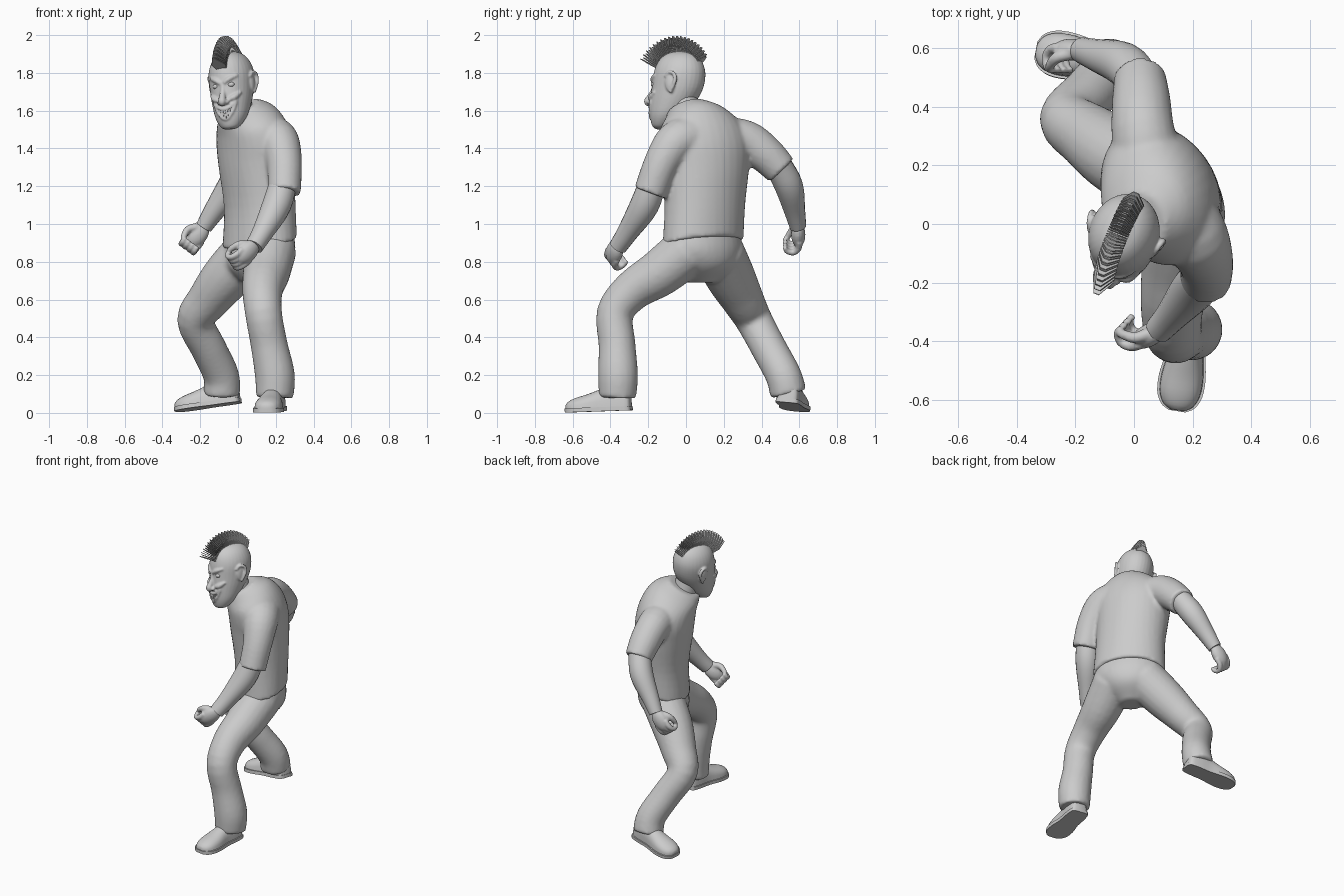
import bpy, bmesh, math
from mathutils import Vector, Matrix

cube = bpy.data.objects.get("Cube")
if cube:
    bpy.data.objects.remove(cube, do_unlink=True)

grey = bpy.data.materials.new("plain_grey")
grey.use_nodes = True
grey.diffuse_color = (.6, .6, .6, 1)
for node in grey.node_tree.nodes:
    if node.type == 'BSDF_PRINCIPLED':
        node.inputs["Base Color"].default_value = (.6, .6, .6, 1)


def finish(name, bm, voxel=0, matrix=None, smooth=True):
    """Turn a bmesh into an object; voxel fuses overlapping parts into one skin."""
    bmesh.ops.recalc_face_normals(bm, faces=bm.faces)
    mesh = bpy.data.meshes.new(name)
    bm.to_mesh(mesh)
    bm.free()
    mesh.materials.append(grey)
    for face in mesh.polygons:
        face.use_smooth = smooth
    if smooth:
        mesh.set_sharp_from_angle(angle=math.radians(45))
    obj = bpy.data.objects.new(name, mesh)
    bpy.context.collection.objects.link(obj)
    if matrix:
        obj.matrix_world = matrix
    if voxel:
        fuse = obj.modifiers.new("fuse", 'REMESH')
        fuse.mode = 'VOXEL'
        fuse.voxel_size = voxel
        fuse.use_smooth_shade = True
        relax = obj.modifiers.new("relax", 'SMOOTH')
        relax.factor = .5
        relax.iterations = 4
    return obj


def spline(points, steps=4):
    """Catmull-Rom interpolation through tuples of any length."""
    pts = [Vector(p) for p in points]
    pts = [pts[0] * 2 - pts[1]] + pts + [pts[-1] * 2 - pts[-2]]
    out = []
    for a, b, c, d in zip(pts, pts[1:], pts[2:], pts[3:]):
        for i in range(steps):
            t = i / steps
            out.append((b * 2 + (c - a) * t + (a * 2 - b * 5 + c * 4 - d) * t * t
                        + (b * 3 - a - c * 3 + d) * t ** 3) * .5)
    return out + [pts[-2]]


def loft(bm, rings):
    loops = [[bm.verts.new(p) for p in ring] for ring in rings]
    n = len(loops[0])
    for lo, hi in zip(loops, loops[1:]):
        for i in range(n):
            j = (i + 1) % n
            bm.faces.new((lo[i], lo[j], hi[j], hi[i]))
    bm.faces.new(loops[0][::-1])
    bm.faces.new(loops[-1])


def tube(bm, points, segs=20, steps=4):
    """Round limb along (x, y, z, radius) points."""
    path = spline(points, steps)
    centres = [Vector(p[:3]) for p in path]
    side, rings = None, []
    for i, c in enumerate(centres):
        t = (centres[min(i + 1, len(path) - 1)] - centres[max(i - 1, 0)]).normalized()
        side = t.orthogonal() if side is None else side - t * side.dot(t)
        side.normalize()
        up = t.cross(side)
        r = max(path[i][3], .002)
        rings.append([c + (side * math.cos(a) + up * math.sin(a)) * r
                      for a in (math.tau * k / segs for k in range(segs))])
    loft(bm, rings)


def oval(cx, cy, z, a, b, deg=0, tilt=0, segs=32):
    """Level ellipse turned by deg and dipping toward its front by tilt."""
    w = math.radians(deg)
    ring = []
    for k in range(segs):
        u = math.tau * k / segs
        p, q = a * math.cos(u), b * math.sin(u)
        ring.append(Vector((cx + p * math.cos(w) - q * math.sin(w),
                            cy + p * math.sin(w) + q * math.cos(w), z - tilt * q)))
    return ring


def blob(bm, centre, size):
    bmesh.ops.create_uvsphere(bm, u_segments=20, v_segments=14, radius=1,
                              matrix=Matrix.Translation(centre) @ Matrix.Diagonal((*size, 1)))


def spin(deg, axis):
    return Matrix.Rotation(math.radians(deg), 4, axis)


# Shirt: twisted body with both sleeves
bm = bmesh.new()
body = [(.115, .09, .9, .235, .172, 127, .22), (.115, .1, 1.1, .228, .172, 122, .1),
        (.098, .105, 1.3, .24, .188, 118, 0), (.088, .1, 1.42, .25, .188, 116, .1),
        (.07, .08, 1.51, .228, .172, 116, .25), (.04, .05, 1.575, .165, .145, 118, .4),
        (.008, .005, 1.61, .105, .1, 120, .55)]
loft(bm, [oval(*p) for p in spline(body)])
tube(bm, [(.165, .03, 1.46, .122), (.215, -.055, 1.43, .112), (.245, -.13, 1.32, .094), (.245, -.19, 1.165, .088)])
tube(bm, [(.05, .2, 1.45, .12), (.03, .32, 1.44, .108), (.025, .42, 1.37, .1), (.02, .505, 1.285, .088)])
finish("shirt", bm, .012)

# Trousers: pelvis with bent legs
bm = bmesh.new()
pelvis = [(.115, .09, .97, .21, .15, 127), (.115, .09, .86, .225, .165, 127),
          (.1, .09, .77, .17, .15, 127), (.09, .08, .69, .07, .07, 127)]
loft(bm, [oval(*p) for p in spline(pelvis)])
tube(bm, [(.175, .01, .86, .135), (.15, -.14, .74, .125), (.13, -.28, .65, .108), (.135, -.375, .53, .098),
          (.165, -.365, .36, .098), (.195, -.36, .2, .106), (.195, -.362, .08, .099)])
tube(bm, [(.06, .17, .85, .14), (-.06, .235, .72, .132), (-.155, .3, .6, .113), (-.225, .36, .49, .098),
          (-.155, .44, .34, .094), (-.09, .515, .2, .095), (-.085, .543, .1, .098)])
finish("trousers", bm, .013)

# Bare arms and neck
arms = {"left_forearm": [(.245, -.17, 1.24, .07), (.205, -.22, 1.1, .077), (.13, -.31, .955, .056), (.085, -.36, .88, .048)],
        "right_forearm": [(.02, .49, 1.31, .072), (-.035, .545, 1.2, .075), (-.125, .575, 1.07, .056), (-.18, .593, .985, .044)],
        "neck": [(.03, .02, 1.5, .085), (.01, 0, 1.58, .078), (-.01, -.02, 1.68, .075)]}
for name, points in arms.items():
    bm = bmesh.new()
    tube(bm, points)
    finish(name, bm)


# Half-closed hands: local x across the knuckles, y to the fingertips, z out of the palm
def hand(name, wrist, along, palm, thumb):
    f = Vector(along).normalized()
    n = Vector(palm)
    n = (n - f * n.dot(f)).normalized()
    matrix = Matrix((f.cross(n), f, n)).transposed().to_4x4() @ Matrix.Scale(1.25, 4)
    matrix.translation = wrist
    bm = bmesh.new()
    blob(bm, (0, .04, 0), (.043, .062, .03))
    for i in range(4):
        x = (i - 1.5) * .021
        tube(bm, [(x, .055, -.004, .015), (x, .09, 0, .014), (x, .112, .022, .013),
                  (x, .102, .05, .012), (x, .08, .058, .009)], 10, 3)
    tube(bm, [(thumb * .02, .015, .01, .018), (thumb * .045, .045, .022, .016),
              (thumb * .042, .08, .045, .013), (thumb * .03, .1, .055, .008)], 10, 3)
    finish(name, bm, .005, matrix)


hand("left_hand", (.085, -.365, .885), (-.6, -.25, -.6), (-.5, .6, .1), -1)
hand("right_hand", (-.185, .593, .985), (-.55, .02, -.75), (0, -1, 0), 1)


# Shoes: rounded upper on a flat sole, toe toward local -y
def shoe(name, matrix):
    shape = [(.17, .03, .075), (.155, .053, .115), (.09, .06, .135), (.02, .06, .12), (-.06, .072, .093),
             (-.12, .07, .077), (-.16, .052, .06), (-.178, .025, .043)]
    rows = spline(shape, 3)
    angles = [math.pi * k / 12 for k in range(13)]
    bm = bmesh.new()
    loft(bm, [[Vector((w * math.cos(a), y, .015 + (h - .015) * max(0, math.sin(a)) ** .7))
               for a in angles] for y, w, h in rows])
    finish(name + "_upper", bm, 0, matrix)
    bm = bmesh.new()
    edge = [(w * 1.08 + .002, y * 1.02) for y, w, h in rows]
    edge += [(-x, y) for x, y in reversed(edge)]
    loft(bm, [[Vector((x, y, z)) for x, y in edge] for z in (0, .022)])
    finish(name + "_sole", bm, 0, matrix)


shoe("left_shoe", Matrix.Translation((.175, -.458, .008)) @ spin(-9, 'Z') @ spin(2, 'X'))
shoe("right_shoe", Matrix.Translation((-.155, .56, .032)) @ spin(-100, 'Z') @ spin(8, 'X') @ spin(-5, 'Y'))

# Head: profile rows are height, depth centre, half width, half depth
HEAD = [(-.215, -.085, .025, .025), (-.2, -.08, .053, .05), (-.15, -.056, .084, .087),
        (-.08, -.028, .102, .118), (0, -.002, .114, .138), (.08, .008, .118, .14),
        (.14, .01, .1, .122), (.18, .012, .066, .085), (.2, .014, .02, .03)]
head_matrix = Matrix.Translation((-.03, -.045, 1.715)) @ spin(-22, 'Z') @ spin(-7, 'Y')


def on_face(x, z, out=0):
    """Point on the front of the head."""
    for p, q in zip(HEAD, HEAD[1:]):
        if p[0] <= z <= q[0]:
            t = (z - p[0]) / (q[0] - p[0])
            cy, a, b = (p[i] + (q[i] - p[i]) * t for i in (1, 2, 3))
            return Vector((x, cy - b * math.sqrt(max(0, 1 - (x / a) ** 2)) - out, z))


def ridge(bm, points):
    """Raised fold over the face from (x, z, radius) points."""
    tube(bm, [(*on_face(x, z), r) for x, z, r in points], 10, 3)


bm = bmesh.new()
loft(bm, [oval(0, cy, z, a, b) for z, cy, a, b in spline(HEAD)])
tube(bm, [(0, -.128, .035, .012), (0, -.138, -.01, .014), (0, -.155, -.045, .018), (0, -.166, -.068, .021),
          (0, -.158, -.088, .012)], 14)
blob(bm, (0, -.1, -.19), (.034, .026, .022))
for s in (-1, 1):
    ridge(bm, [(s * .01, .03, .01), (s * .04, .05, .014), (s * .078, .065, .008)])
    ridge(bm, [(s * .025, -.06, .008), (s * .055, -.05, .017), (s * .085, -.025, .008)])
    blob(bm, on_face(s * .02, -.072, .006), (.014, .015, .012))
    # Ears
    blob(bm, (s * .115, .004, .022), (.013, .03, .05))
    tube(bm, [(s * x, y, z, .01) for x, y, z in ((.115, -.024, .05), (.124, 0, .075), (.132, .032, .062),
              (.13, .034, .02), (.118, .006, -.032))], 10)
# Grinning lips
lips = [(x * .062, -.1 + .028 * abs(x) ** 2 - d * (1 - x * x), .009)
        for d, row in ((.008, (-1, -.5, 0, .5, 1)), (.062, (.6, 0, -.6, -1))) for x in row]
ridge(bm, lips)
finish("head", bm, .0055, head_matrix)

# Eyes
bm = bmesh.new()
for s in (-1, 1):
    blob(bm, on_face(s * .042, .018, -.01), (.02, .016, .014))
finish("eyes", bm, 0, head_matrix)

# Teeth in two rows
bm = bmesh.new()
for base, depth in ((-.106, .018), (-.102, .048)):
    for i in range(-3, 4):
        x = i * .013
        z = base + 7 * x * x - depth * (1 - (x / .062) ** 2)
        bmesh.ops.create_cube(bm, size=1, matrix=Matrix.Translation(on_face(x, z, -.001))
                              @ Matrix.Diagonal((.011, .012, .016, 1)))
finish("teeth", bm, 0, head_matrix, False)

# Mohawk: fan of thin pointed blades over the crown
bm = bmesh.new()
COUNT = 40
for i in range(COUNT):
    t = i / (COUNT - 1)
    a = math.radians(27 + 115 * t)
    out = Vector((0, -math.cos(a), math.sin(a)))
    thin = Vector((0, math.sin(a), math.cos(a))) * .002
    root = Vector((0, out.y * .125, .04 + out.z * .145))
    tall = .118 - .04 * t - .009 * (i % 2)
    outline = [(-.028, 0), (-.038, .45), (-.01, 1), (.01, 1), (.038, .45), (.028, 0)]
    loft(bm, [[root + out * (h * tall) + Vector((x, 0, 0)) + thin * s for x, h in outline] for s in (-1, 1)])
finish("mohawk", bm, 0, head_matrix, False)
